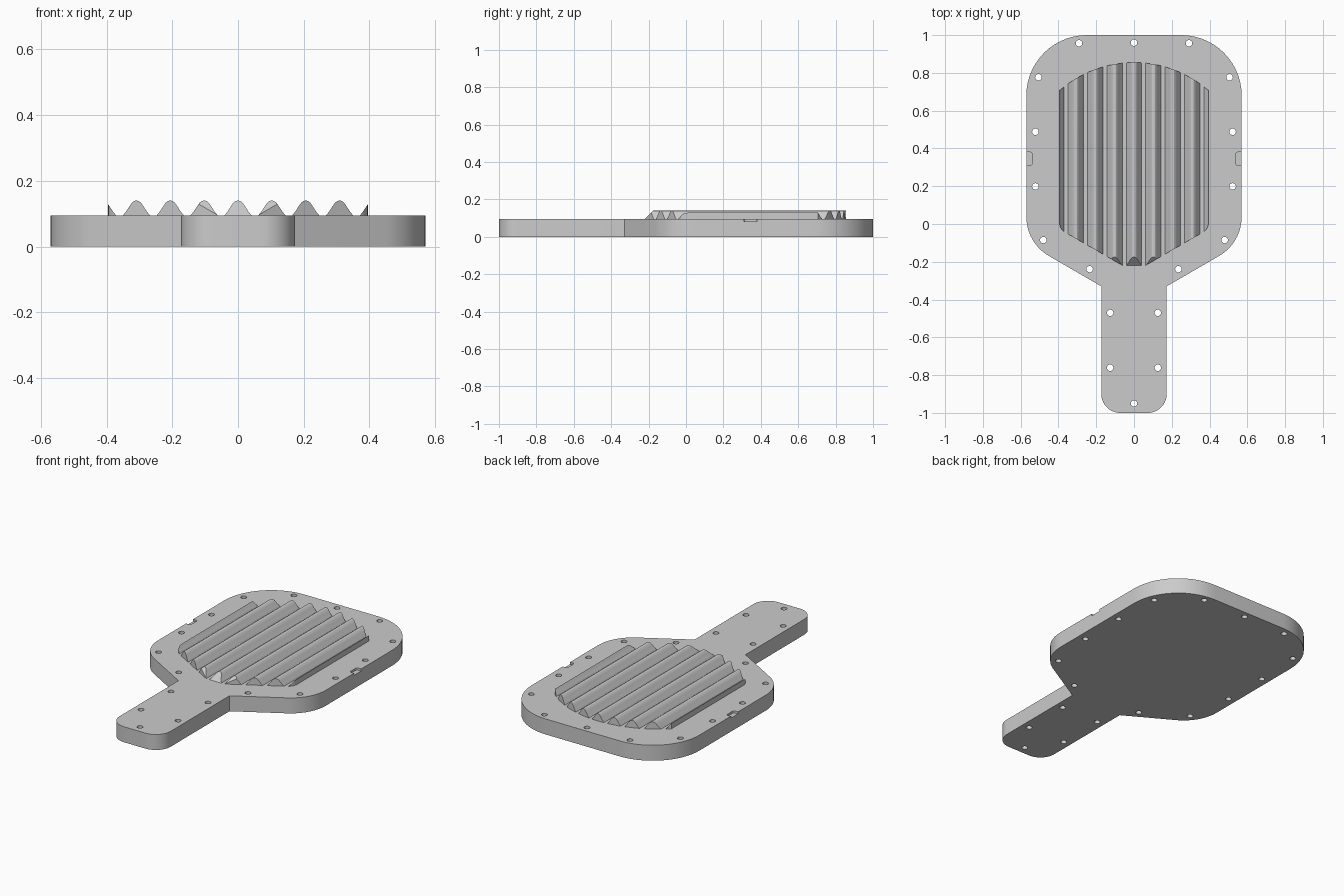
import bpy, bmesh
from math import cos, sin, pi, radians, sqrt, tan
from mathutils import Vector

if "Cube" in bpy.data.objects:
    bpy.data.objects.remove(bpy.data.objects["Cube"])

PLATE_TOP = 0.095
RIDGE_TOP = 0.14
PITCH = 0.103

grey = bpy.data.materials.new("light_grey")
grey.use_nodes = True
grey.diffuse_color = (0.6, 0.6, 0.6, 1)
grey.node_tree.nodes["Principled BSDF"].inputs["Base Color"].default_value = grey.diffuse_color


def to_object(name, bm):
    bmesh.ops.recalc_face_normals(bm, faces=bm.faces)
    mesh = bpy.data.meshes.new(name)
    bm.to_mesh(mesh)
    bm.free()
    mesh.materials.append(grey)
    obj = bpy.data.objects.new(name, mesh)
    bpy.context.collection.objects.link(obj)
    return obj


def rounded(corners, steps=14):
    """Fillet each (x, y, radius) corner of a closed outline."""
    out = []
    for i, (x, y, r) in enumerate(corners):
        p = Vector((x, y))
        if r == 0:
            out.append(p)
            continue
        a = (Vector(corners[i - 1][:2]) - p).normalized()
        b = (Vector(corners[(i + 1) % len(corners)][:2]) - p).normalized()
        half = a.angle(b) / 2
        centre = p + (a + b).normalized() * (r / sin(half))
        start = p + a * (r / tan(half)) - centre
        end = p + b * (r / tan(half)) - centre
        sweep = pi - 2 * half
        for k in range(steps + 1):
            t = sweep * k / steps
            out.append(centre + (start * sin(sweep - t) + end * sin(t)) / sin(sweep))
    return out


def mirrored(half):
    """Close a right-hand half outline by mirroring it across x = 0."""
    return half + [(-x, *rest) for x, *rest in reversed(half) if x > 0]


def add_prism(bm, outline, z0, z1):
    base = [bm.verts.new((p[0], p[1], z0)) for p in outline]
    top = [bm.verts.new((p[0], p[1], z1)) for p in outline]
    bm.faces.new(base[::-1])
    bm.faces.new(top)
    n = len(base)
    for i in range(n):
        j = (i + 1) % n
        bm.faces.new((base[i], base[j], top[j], top[i]))


def apply_boolean(obj, cutter, operation):
    mod = obj.modifiers.new("cut", 'BOOLEAN')
    mod.operation = operation
    mod.solver = 'EXACT'
    mod.object = cutter
    graph = bpy.context.evaluated_depsgraph_get()
    mesh = bpy.data.meshes.new_from_object(obj.evaluated_get(graph))
    obj.modifiers.clear()
    obj.data = mesh
    bpy.data.objects.remove(cutter)


def smooth(obj, angle):
    bpy.ops.object.select_all(action='DESELECT')
    obj.select_set(True)
    bpy.context.view_layer.objects.active = obj
    bpy.ops.object.shade_smooth_by_angle(angle=radians(angle))


# Base plate with its handle
plate_half = [(0.173, -1, 0.1), (0.173, -0.33, 0), (0.57, -0.1, 0.24), (0.57, 1, 0.32)]
bm = bmesh.new()
add_prism(bm, rounded(mirrored(plate_half)), 0, PLATE_TOP)
base_plate = to_object("base_plate", bm)

# Screw holes all the way through, and a shallow notch on each side edge
holes = [(0, 0.96), (0.291, 0.957), (0.506, 0.777), (0.522, 0.488), (0.522, 0.199),
         (0.48, -0.085), (0.235, -0.239), (0.126, -0.47), (0.126, -0.761), (0, -0.95)]
bm = bmesh.new()
for x, y in mirrored(holes):
    ring = [(x + 0.017 * cos(k * pi / 12), y + 0.017 * sin(k * pi / 12)) for k in range(24)]
    add_prism(bm, ring, -0.05, 0.2)
for side in (-1, 1):
    notch = [(side * 0.65, 0.31, 0), (side * 0.54, 0.31, 0.01),
             (side * 0.54, 0.38, 0.01), (side * 0.65, 0.38, 0)]
    add_prism(bm, rounded(notch, 4), 0.082, 0.2)
apply_boolean(base_plate, to_object("plate_cutter", bm), 'DIFFERENCE')
smooth(base_plate, 25)

# Grip ridges: rounded peaks, with front ends sloping back
profile_half = [(0.043, PLATE_TOP - 0.005), (0.041, PLATE_TOP), (0.032, 0.106), (0.021, 0.123),
                (0.014, 0.133), (0.007, 0.1385), (0, RIDGE_TOP)]
profile = profile_half + [(-x, z) for x, z in reversed(profile_half[:-1])]
bm = bmesh.new()
for i in range(-4, 5):
    front = [bm.verts.new((i * PITCH + x, z - PLATE_TOP - 0.22, z)) for x, z in profile]
    back = [bm.verts.new((i * PITCH + x, 0.95, z)) for x, z in profile]
    bm.faces.new(front)
    bm.faces.new(back[::-1])
    for j in range(len(profile)):
        k = (j + 1) % len(profile)
        bm.faces.new((front[j], back[j], back[k], front[k]))
grip_ridges = to_object("grip_ridges", bm)

# Trim the ridges to the pad outline: pointed front, arched back
RADIUS = 0.6
pad_half = [(0, -0.255, 0), (0.395, -0.027, 0.06)]
for k in range(12, -1, -1):
    x = 0.395 * k / 12
    pad_half.append((x, 0.855 - RADIUS + sqrt(RADIUS ** 2 - x * x), 0))
bm = bmesh.new()
add_prism(bm, rounded(mirrored(pad_half), 6), 0, 0.3)
apply_boolean(grip_ridges, to_object("ridge_trimmer", bm), 'INTERSECT')
smooth(grip_ridges, 25)
